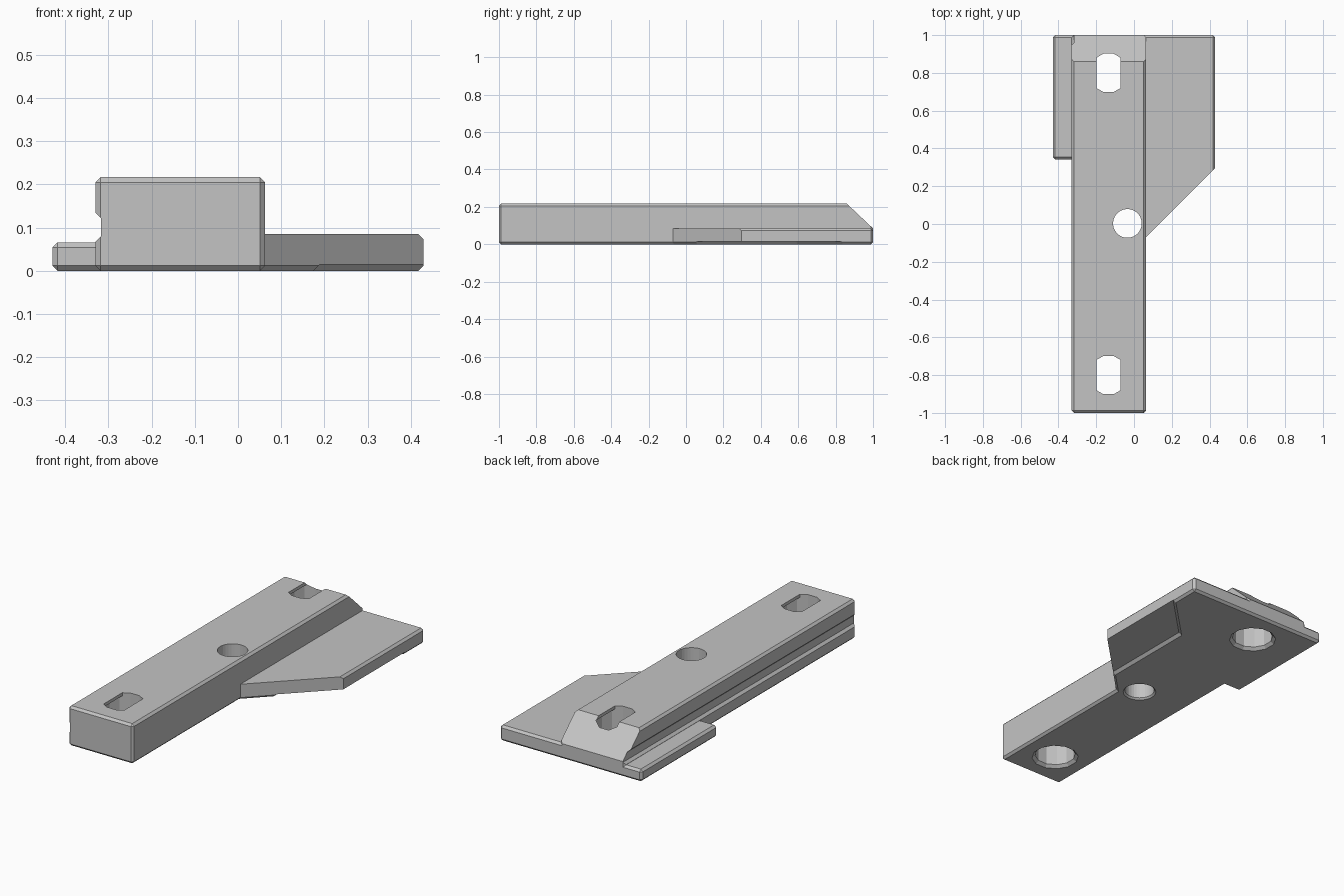
import bpy
import bmesh
from math import sin, cos, pi

default = bpy.data.objects.get("Cube")
if default:
    bpy.data.objects.remove(default, do_unlink=True)

# One plain grey for the whole part
grey = bpy.data.materials.new("plain_grey")
grey.use_nodes = True
colour = (0.55, 0.55, 0.55, 1)
grey.diffuse_color = colour
grey.node_tree.nodes["Principled BSDF"].inputs["Base Color"].default_value = colour

AXES = {
    "x": lambda a, b, c: (c, a, b),
    "y": lambda a, b, c: (a, c, b),
    "z": lambda a, b, c: (a, b, c),
}


def loft(name, start, c0, c1, end=None, axis="z", chamfer=0, keep_sharp=None):
    """Solid between two outlines along an axis, with optional chamfered edges."""
    place = AXES[axis]
    bm = bmesh.new()
    low = [bm.verts.new(place(a, b, c0)) for a, b in start]
    high = [bm.verts.new(place(a, b, c1)) for a, b in (end or start)]
    bm.faces.new(low)
    bm.faces.new(high)
    n = len(low)
    for i in range(n):
        j = (i + 1) % n
        bm.faces.new((low[i], low[j], high[j], high[i]))
    bmesh.ops.recalc_face_normals(bm, faces=bm.faces)
    if chamfer:
        edges = [e for e in bm.edges if not (keep_sharp and keep_sharp(e))]
        bmesh.ops.bevel(bm, geom=edges, offset=chamfer, segments=1,
                        affect="EDGES", clamp_overlap=True)
        bmesh.ops.recalc_face_normals(bm, faces=bm.faces)
    mesh = bpy.data.meshes.new(name)
    bm.to_mesh(mesh)
    bm.free()
    mesh.materials.append(grey)
    obj = bpy.data.objects.new(name, mesh)
    bpy.context.collection.objects.link(obj)
    return obj


def combine(target, other, operation):
    """Apply a boolean and discard the second solid."""
    mod = target.modifiers.new(operation, "BOOLEAN")
    mod.operation = operation
    mod.solver = "EXACT"
    mod.object = other
    bpy.context.view_layer.objects.active = target
    bpy.ops.object.modifier_apply(modifier=mod.name)
    bpy.data.objects.remove(other, do_unlink=True)


def rect(x0, x1, y0, y1):
    return [(x0, y0), (x1, y0), (x1, y1), (x0, y1)]


def ring(cx, cy, r, n):
    return [(cx + r * cos(2 * pi * (i + 0.5) / n),
             cy + r * sin(2 * pi * (i + 0.5) / n)) for i in range(n)]


# Main bar with chamfered edges
bar = loft("mounting_bar", rect(-0.33, 0.063, -1, 1), 0, 0.217, chamfer=0.012)

# Sloped back end
slope = loft("slope_cutter", [(0.72, 0.349), (1.14, -0.047), (1.14, 0.349)],
             -0.6, 0.6, axis="x")
combine(bar, slope, "DIFFERENCE")

# Shallow groove along the right side
groove = loft("groove_cutter",
              [(-0.317, 0.08), (-0.317, 0.122), (-0.347, 0.152), (-0.347, 0.05)],
              -1.2, 1.2, axis="y")
combine(bar, groove, "DIFFERENCE")


# Wide side plate with a diagonal front edge
def plate_sharp(edge):
    a, b = (v.co for v in edge.verts)
    d = b - a
    diagonal_top = abs(d.x) > 0.1 and abs(d.y) > 0.1 and a.z > 0.05
    front_corner = abs(d.z) > 0.01 and a.y < 0.5
    return diagonal_top or front_corner


plate = loft("side_plate", [(0, -0.133), (0.43, 0.297), (0.43, 1), (0, 1)],
             0, 0.085, chamfer=0.012, keep_sharp=plate_sharp)

# Shallow pocket under the plate, parallel to its diagonal edge
pocket = loft("pocket_cutter",
              [(0.16, -0.2), (0.6, -0.2), (0.6, 1.04), (0.16, 0.6)], -0.015, 0.015,
              end=[(0.19, -0.2), (0.6, -0.2), (0.6, 1.0), (0.19, 0.59)])
combine(plate, pocket, "DIFFERENCE")
combine(bar, plate, "UNION")

# Narrow ledge on the other side
ledge = loft("side_ledge", rect(-0.43, -0.25, 0.342, 1), 0, 0.066, chamfer=0.012)
combine(bar, ledge, "UNION")

# Slots above round recesses with countersunk rims
CX = -0.135
quarter = [(0.0625, 0.081), (0.027, 0.101)]
half = quarter + [(-x, y) for x, y in reversed(quarter)]
outline = half + [(-x, -y) for x, y in half]
for cy in (-0.8, 0.8):
    slot = loft("slot_cutter", [(CX + x, cy + y) for x, y in outline], 0.1, 0.3)
    combine(bar, slot, "DIFFERENCE")
    recess = loft("recess_cutter", ring(CX, cy, 0.105, 12), -0.05, 0.2)
    combine(bar, recess, "DIFFERENCE")
    rim = loft("rim_cutter", ring(CX, cy, 0.142, 12), -0.02, 0.02,
               end=ring(CX, cy, 0.1, 12))
    combine(bar, rim, "DIFFERENCE")

# Round through hole in the middle
hole = loft("hole_cutter", ring(-0.035, 0.003, 0.076, 32), -0.1, 0.4)
combine(bar, hole, "DIFFERENCE")
hole_rim = loft("hole_rim_cutter", ring(-0.035, 0.003, 0.095, 32), -0.01, 0.014,
                end=ring(-0.035, 0.003, 0.071, 32))
combine(bar, hole_rim, "DIFFERENCE")
